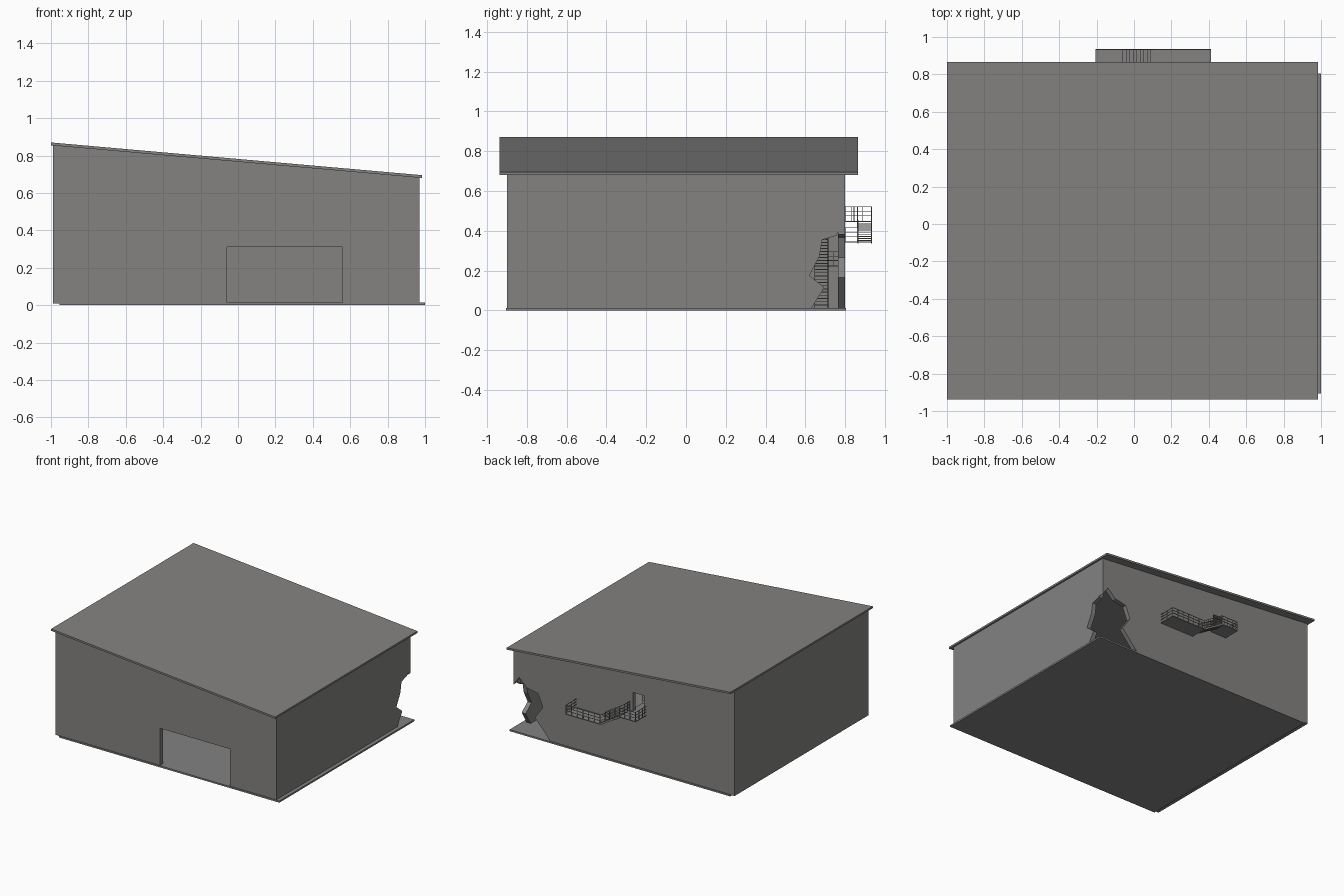
import bpy, bmesh
from mathutils import Vector

if "Cube" in bpy.data.objects:
    bpy.data.objects.remove(bpy.data.objects["Cube"])

grey = bpy.data.materials.new("concrete_grey")
grey.diffuse_color = (0.23, 0.225, 0.222, 1)
grey.use_nodes = True
grey.node_tree.nodes["Principled BSDF"].inputs["Base Color"].default_value = grey.diffuse_color


def make(name, bm):
    bmesh.ops.recalc_face_normals(bm, faces=bm.faces)
    me = bpy.data.meshes.new(name)
    bm.to_mesh(me)
    bm.free()
    me.materials.append(grey)
    ob = bpy.data.objects.new(name, me)
    bpy.context.collection.objects.link(ob)
    return ob


def prism(name, pts, axis, a, b):
    """Extrude an outline (xz for axis y, yz for axis x) from a to b."""
    bm = bmesh.new()
    put = (lambda p, t: (p[0], t, p[1])) if axis == 'y' else (lambda p, t: (t, p[0], p[1]))
    lo = [bm.verts.new(put(p, a)) for p in pts]
    hi = [bm.verts.new(put(p, b)) for p in pts]
    bm.faces.new(lo)
    bm.faces.new(hi)
    n = len(pts)
    for i in range(n):
        j = (i + 1) % n
        bm.faces.new((lo[i], lo[j], hi[j], hi[i]))
    return make(name, bm)


def add_box(bm, x0, x1, y0, y1, z0, z1):
    vs = bmesh.ops.create_cube(bm, size=1)['verts']
    for v in vs:
        v.co = Vector((x0 + (v.co.x + .5) * (x1 - x0),
                       y0 + (v.co.y + .5) * (y1 - y0),
                       z0 + (v.co.z + .5) * (z1 - z0)))


def box(name, *d):
    bm = bmesh.new()
    add_box(bm, *d)
    return make(name, bm)


def add_beam(bm, p, q, w=.0035, h=.0035):
    p, q = Vector(p), Vector(q)
    d = q - p
    rot = d.to_track_quat('X', 'Z')
    for v in bmesh.ops.create_cube(bm, size=1)['verts']:
        v.co = (p + q) / 2 + rot @ Vector((v.co.x * d.length, v.co.y * w, v.co.z * h))


def railing(name, p, q, n, height=.07):
    """Posts and three rails along the line p-q."""
    bm = bmesh.new()
    p, q = Vector(p), Vector(q)
    for i in range(n + 1):
        b = p.lerp(q, i / n)
        add_beam(bm, b, b + Vector((0, 0, height)))
    for f in (.36, .68, 1):
        up = Vector((0, 0, height * f))
        add_beam(bm, p + up, q + up)
    return make(name, bm)


def stairs(name, xa, za, xb, zb, y0, y1, n):
    """Open treads on two stringers, climbing from (xa, za) to (xb, zb)."""
    bm = bmesh.new()
    for i in range(n):
        x0, x1 = xa + (xb - xa) * i / n, xa + (xb - xa) * (i + 1) / n
        z = za + (zb - za) * (i + 1) / (n + 1)
        add_box(bm, min(x0, x1), max(x0, x1), y0, y1, z - .004, z)
    for y in (y0 + .002, y1 - .002):
        add_beam(bm, (xa, y, za), (xb, y, zb), .004, .014)
    return make(name, bm)


def under(x):
    return .855 - (x + 1) * .175 / 1.985


# Sizes of the shell
L, R, F, B, T, G = -.99, .97, -.90, .80, .035, .01

# Floor slab, shifted slightly to the right of the walls
box("floor_slab", -.955, 1.0, -.905, .805, 0, .013)

# Sloping roof sheet
prism("roof", [(-1, .855), (.985, .68), (.985, .695), (-1, .87)], 'y', -.937, .865)

# Front wall with the large doorway
prism("front_wall", [(L, G), (-.06, G), (-.06, .31), (.56, .31), (.56, G), (R, G),
                     (R, under(R)), (L, under(L))], 'y', F, F + T)

# Back wall with the broken corner and an upper doorway
back = prism("back_wall", [(L, G), (.64, G), (.78, .165), (.71, .265), (.75, .365), (.85, .385),
                           (.92, .45), (R, .38), (R, under(R)), (L, under(L))], 'y', B - T, B)
cutter = box("doorway_cutter", -.19, -.09, B - .1, B + .1, .45, .60)
cutter.hide_render = True
cutter.hide_viewport = True
cutter.display_type = 'WIRE'
mod = back.modifiers.new("doorway", 'BOOLEAN')
mod.object = cutter
mod.operation = 'DIFFERENCE'
mod.solver = 'EXACT'
bpy.context.view_layer.update()
hollow = bpy.data.meshes.new_from_object(back.evaluated_get(bpy.context.evaluated_depsgraph_get()))
back.modifiers.clear()
back.data = hollow
bpy.data.objects.remove(cutter)

# Side walls
prism("left_wall", [(L, G), (L + T, G), (L + T, under(L + T)), (L, under(L))], 'y', F + T, B - T)
prism("right_wall", [(F + T, G), (.63, G), (.695, .115), (.62, .175), (.67, .27), (.685, .355),
                     (.755, .375), (B - T, .395), (B - T, .684), (F + T, .684)], 'x', R - T, R)

# Outside landings and flight
yo, ym = .935, .862
box("lower_landing", .11, .413, B, yo, .34, .346)
box("upper_landing", -.207, -.06, B, yo, .444, .45)
stairs("outer_stairs", .11, .343, -.06, .447, ym, yo, 9)
r = yo - .003
railing("lower_front_railing", (.11, r, .345), (.411, r, .345), 6)
railing("lower_end_railing", (.411, B, .345), (.411, r, .345), 2)
railing("upper_front_railing", (-.205, r, .45), (-.06, r, .45), 3)
railing("upper_left_railing", (-.205, B, .45), (-.205, r, .45), 3)
railing("upper_right_railing", (-.06, B, .45), (-.06, ym, .45), 2)
railing("stair_outer_railing", (.11, r, .345), (-.06, r, .45), 4)
railing("stair_inner_railing", (.11, ym, .345), (-.06, ym, .45), 4)

# Inside landings and flights leading up to the doorway
yi, yb = .645, B - T
box("inner_upper_landing", -.22, -.065, yi, yb, .444, .45)
box("inner_lower_landing", -.70, -.56, yi, yb, .22, .226)
stairs("inner_upper_stairs", -.56, .223, -.22, .447, yi, yi + .07, 14)
stairs("inner_lower_stairs", -.93, .013, -.70, .223, yi, yi + .07, 12)
railing("inner_landing_railing", (-.70, yi, .225), (-.56, yi, .225), 3)
railing("inner_landing_end_railing", (-.56, yi + .07, .225), (-.56, yb, .225), 2)
railing("inner_stair_railing", (-.56, yi, .225), (-.22, yi, .45), 7)
railing("inner_upper_railing", (-.22, yi, .45), (-.065, yi, .45), 3)
